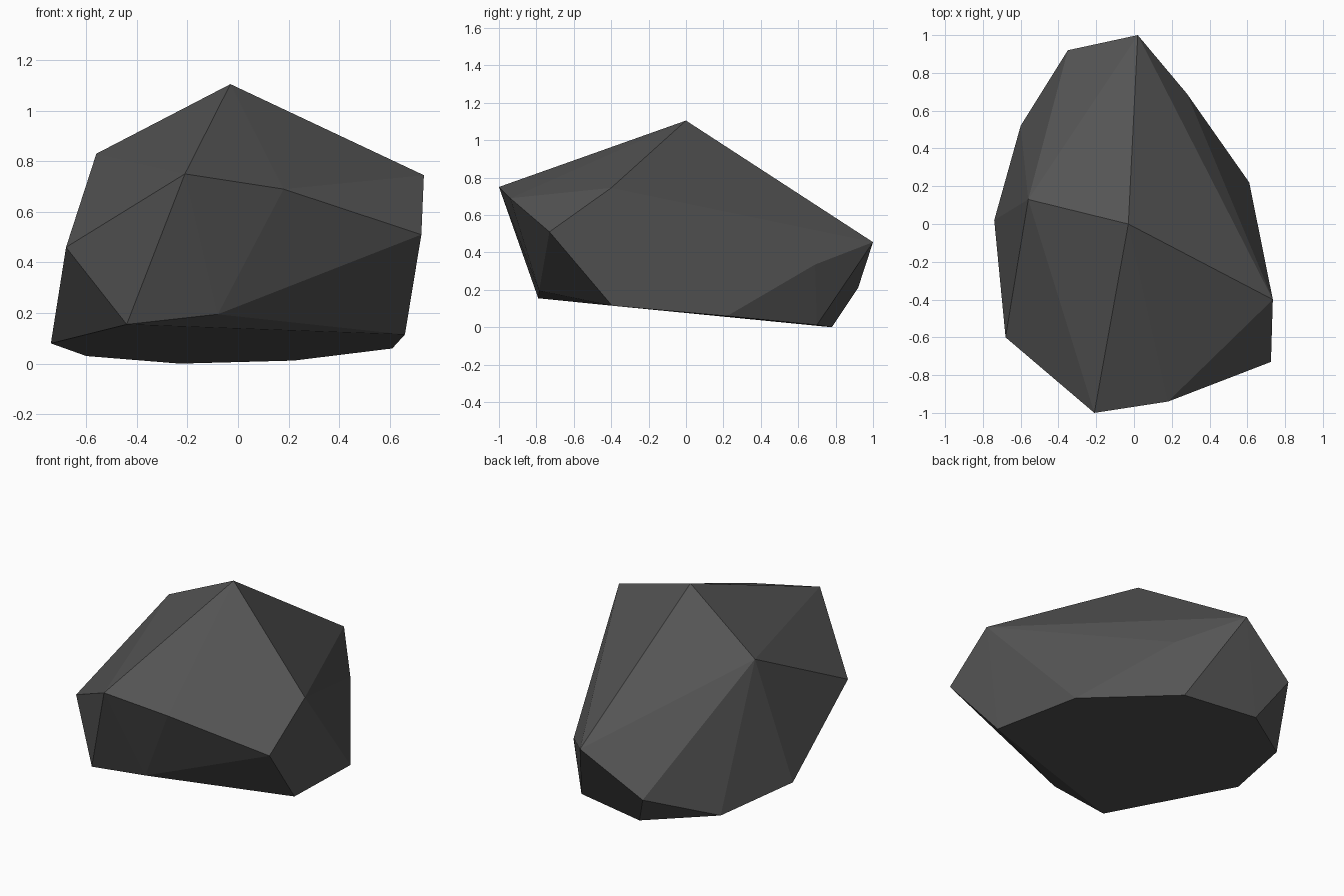
import bpy, bmesh

# Faceted boulder: the convex skin over its corner points
peaks = [(-0.03, 0.0, 1.105), (-0.56, 0.13, 0.83)]
shoulder = [(0.02, 1.0, 0.455), (-0.35, 0.92, 0.21), (-0.68, -0.60, 0.46),
            (-0.21, -1.0, 0.75), (0.18, -0.94, 0.69), (0.725, -0.73, 0.51),
            (0.735, -0.40, 0.745), (0.28, 0.69, 0.335)]
base = [(-0.74, 0.02, 0.08), (-0.60, 0.52, 0.03), (-0.44, -0.79, 0.155),
        (-0.08, -0.785, 0.195), (0.66, -0.395, 0.115), (0.61, 0.22, 0.06),
        (0.22, 0.70, 0.012), (-0.23, 0.78, 0.0)]

bm = bmesh.new()
for p in peaks + shoulder + base:
    bm.verts.new(p)
bmesh.ops.convex_hull(bm, input=bm.verts)
bmesh.ops.recalc_face_normals(bm, faces=bm.faces)
mesh = bpy.data.meshes.new("boulder")
bm.to_mesh(mesh)
bm.free()

# Single dark stone colour, flat faces
stone = bpy.data.materials.new("dark_stone")
stone.diffuse_color = (0.09, 0.09, 0.09, 1)
mesh.materials.append(stone)
bpy.context.collection.objects.link(bpy.data.objects.new("boulder", mesh))
